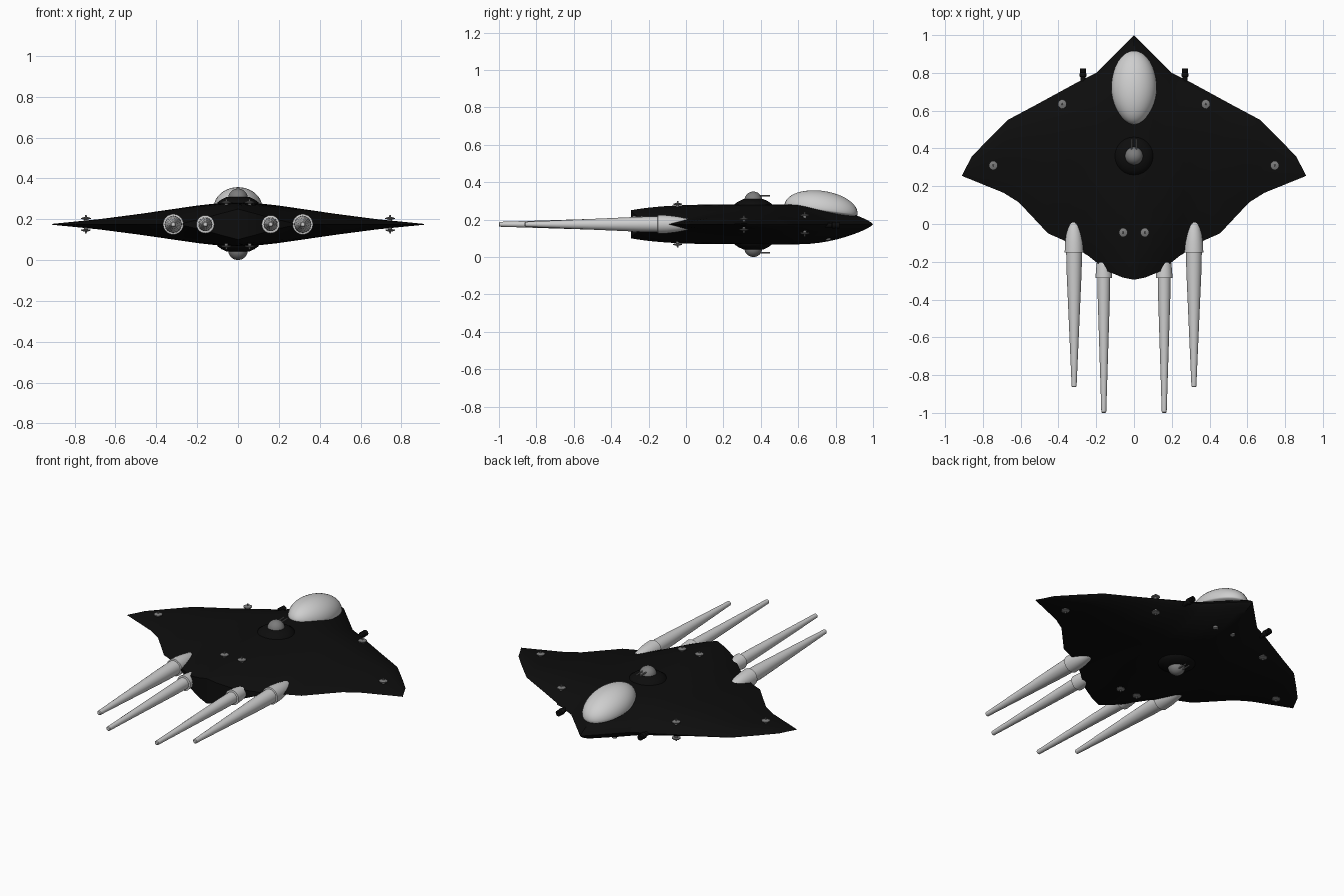
import bpy, bmesh, math
from mathutils import Vector, Matrix

if "Cube" in bpy.data.objects:
    bpy.data.objects.remove(bpy.data.objects["Cube"])

MID = 0.175  # height of the wing plane


def material(name, v):
    m = bpy.data.materials.new(name)
    m.diffuse_color = (v, v, v, 1)
    m.use_nodes = True
    m.node_tree.nodes["Principled BSDF"].inputs["Base Color"].default_value = m.diffuse_color
    return m


BLACK = material("hull black", 0.004)
LIGHT = material("light grey", 0.62)
GREY = material("mid grey", 0.2)


def finish(bm, name, mat, angle=40):
    bmesh.ops.remove_doubles(bm, verts=bm.verts, dist=0.0003)
    bmesh.ops.dissolve_degenerate(bm, edges=bm.edges, dist=0.0002)
    bmesh.ops.recalc_face_normals(bm, faces=bm.faces)
    me = bpy.data.meshes.new(name)
    bm.to_mesh(me)
    bm.free()
    me.materials.append(mat)
    ob = bpy.data.objects.new(name, me)
    bpy.context.collection.objects.link(ob)
    bpy.ops.object.select_all(action='DESELECT')
    ob.select_set(True)
    bpy.context.view_layer.objects.active = ob
    bpy.ops.object.shade_smooth_by_angle(angle=math.radians(angle))
    return ob


def lathe(name, profile, origin, axis, mat, seg=24):
    """Spin (radius, distance) points about an axis through origin."""
    bm = bmesh.new()
    rot = Vector((0, 0, 1)).rotation_difference(Vector(axis)).to_matrix()
    rings = []
    for r, s in profile:
        ring = []
        for i in range(seg):
            a = 2 * math.pi * i / seg
            p = rot @ Vector((r * math.cos(a), r * math.sin(a), s))
            ring.append(bm.verts.new(p + Vector(origin)))
        rings.append(ring)
    for a, b in zip(rings, rings[1:]):
        for i in range(seg):
            j = (i + 1) % seg
            bm.faces.new((a[i], a[j], b[j], b[i]))
    if profile[0][0] > 0.001:
        bm.faces.new(rings[0])
    if profile[-1][0] > 0.001:
        bm.faces.new(rings[-1])
    return finish(bm, name, mat)


def interp(table, x):
    for (x0, y0), (x1, y1) in zip(table, table[1:]):
        if x <= x1:
            return y0 + (y1 - y0) * (x - x0) / (x1 - x0)
    return table[-1][1]


# Hull: outline and thickness across the half span
LEAD = [(0, 1), (.14, .86), (.2, .80), (.3, .75), (.52, .63), (.67, .55),
        (.77, .45), (.86, .355), (.912, .255)]
TRAIL = [(0, -.295), (.06, -.283), (.14, -.25), (.24, -.17), (.375, -.085), (.455, -.05),
         (.61, .115), (.69, .165), (.912, .255)]
THICK = [(0, .107), (.09, .104), (.19, .093), (.26, .083), (.48, .051),
         (.68, .025), (.912, .002)]


def half_thickness(x, t):
    k = max(0, 1 - x / .3)
    if t < .31:
        f = math.sin(math.pi / 2 * t / .31) ** .75
    else:
        f = 1 - (1 - .7 * k) * ((t - .31) / .69) ** (2 + 3 * k)
    return interp(THICK, x) * f


def hull_half(x, y):
    a, b = interp(LEAD, x), interp(TRAIL, x)
    return half_thickness(x, (a - y) / (a - b))


half = sorted({p[0] for p in LEAD + TRAIL + THICK} | {.03, .1, .17, .34, .42, .57, .73, .81, .89})
stations = [-x for x in reversed(half[1:])] + half
N = 32
bm = bmesh.new()
cols = []
for x in stations:
    ax = abs(x)
    le, te = interp(LEAD, ax), interp(TRAIL, ax)
    col = []
    for i in range(N + 1):
        t = (1 - math.cos(math.pi * i / N)) / 2
        h = half_thickness(ax, t)
        y = le + (te - le) * t
        col.append((bm.verts.new((x, y, MID + h)), bm.verts.new((x, y, MID - h))))
    cols.append(col)
for a, b in zip(cols, cols[1:]):
    for i in range(N):
        for s in (0, 1):
            bm.faces.new((a[i][s], b[i][s], b[i + 1][s], a[i + 1][s]))
    bm.faces.new((a[N][0], b[N][0], b[N][1], a[N][1]))
finish(bm, "hull", BLACK)

# Canopy: teardrop dome tilted down towards the nose
bm = bmesh.new()
bmesh.ops.create_uvsphere(bm, u_segments=40, v_segments=24, radius=1)
for v in bm.verts:
    x, y, z = v.co
    w = 1 - .12 * max(0, -y) ** 2
    v.co = (x * .12 * w, y * .197, z * (.1 if z > 0 else .025))
bmesh.ops.rotate(bm, verts=bm.verts, cent=(0, 0, 0), matrix=Matrix.Rotation(math.radians(-8), 3, 'X'))
bmesh.ops.translate(bm, verts=bm.verts, vec=(0, .722, MID + .079))
finish(bm, "canopy", LIGHT)

# Turrets above and below the hull
for side, d in (("upper", 1), ("lower", -1)):
    c = (0, .36, MID)
    lathe(side + "_turret_base", [(.105, .09), (.1, .108), (.08, .122), (.055, .134), (0, .136)],
          c, (0, 0, d), BLACK)
    dome = [(.048 * math.cos(a * math.pi / 20), .127 + .048 * math.sin(a * math.pi / 20))
            for a in range(-4, 11)]
    lathe(side + "_turret_dome", dome, c, (0, 0, d), GREY)
    for x in (-.012, .012):
        lathe(side + "_turret_gun", [(.004, 0), (.004, .09)], (x, .36, MID + d * .153),
              (0, 1, 0), GREY, 8)

# Engines: nacelle emerging from the trailing edge with a long tapering spike
ENGINES = [
    ("outer", .317, -.15, -.863, .042,
     [(0, -.06), (.02, -.035), (.032, 0), (.042, .05), (.048, .1), (.05, .15), (.042, .152)]),
    ("inner", .16, -.285, -1.0, .034,
     [(0, .07), (.02, .12), (.034, .18), (.041, .24), (.044, .285), (.034, .287)]),
]
for sx in (-1, 1):
    for name, x, y0, y1, r, prof in ENGINES:
        lathe(name + "_nacelle", prof, (sx * x, 0, MID), (0, -1, 0), LIGHT, 32)
        lathe(name + "_engine_spike", [(r, 0), (r * .95, .1), (.013, y0 - y1 - .004), (.009, y0 - y1)],
              (sx * x, y0, MID), (0, -1, 0), LIGHT, 24)

    # Forward guns beside the nose
    lathe("forward_gun", [(.013, 0), (.013, .055), (.018, .06), (.018, .075), (.014, .08),
                          (.017, .085), (.017, .1), (.008, .1), (.008, .085)],
          (sx * .27, .722, MID - .005), (0, 1, 0), BLACK, 16)

    # Small sensor pods on both faces of the hull
    for x, y in ((.38, .635), (.745, .31), (.057, -.045)):
        for d in (-1, 1):
            z = MID + d * (hull_half(x, y) - .004)
            lathe("sensor_pod", [(.009, 0), (.009, .012), (.024, .014), (.024, .019), (.012, .023),
                                 (.005, .024), (.004, .034)], (sx * x, y, z), (0, 0, d), GREY, 10)
    z = MID - hull_half(.06, .76) + .004
    lathe("chin_sensor", [(.014, 0), (.014, .01), (.006, .014)], (sx * .06, .76, z),
          (0, 0, -1), GREY, 10)
